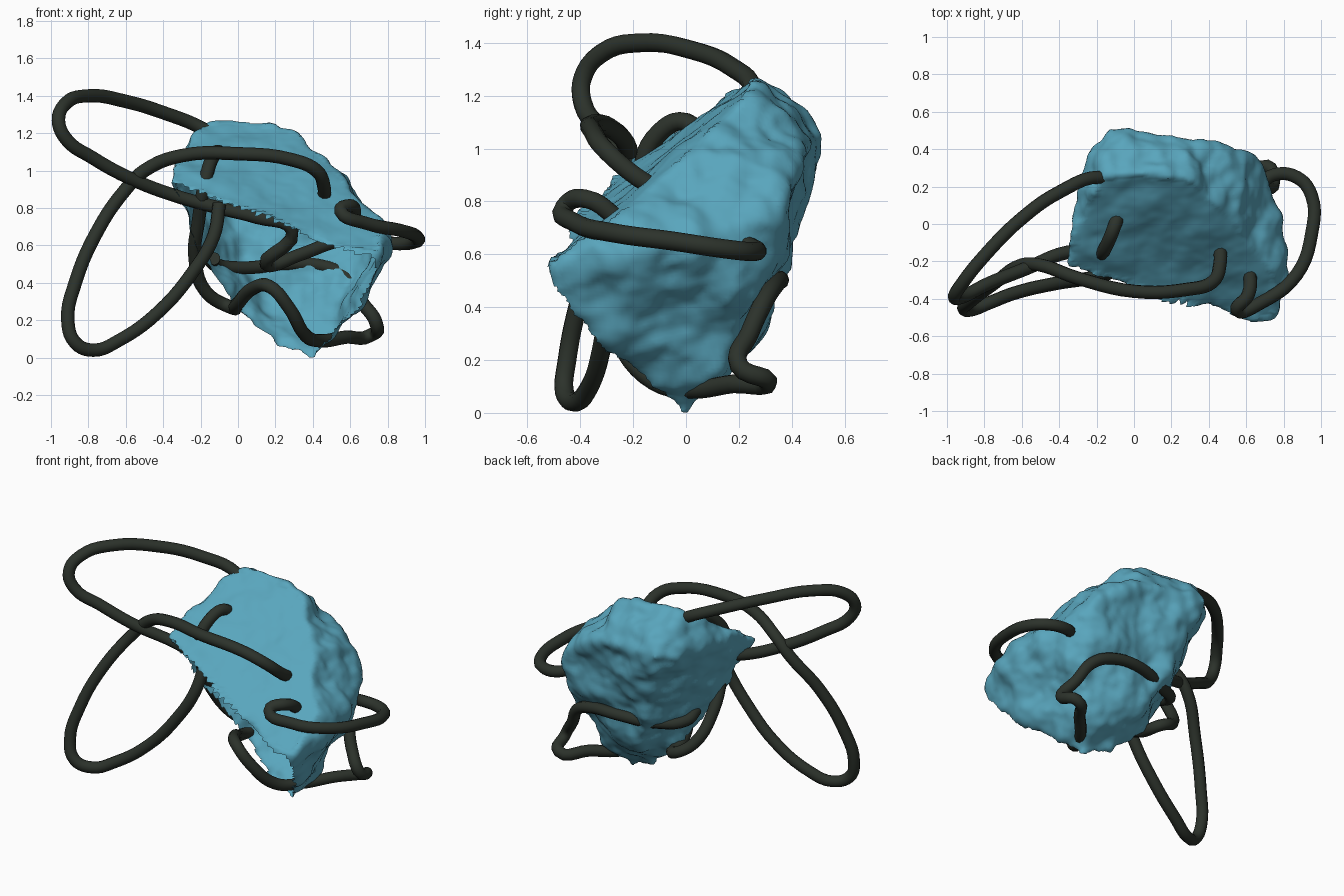
import bpy
import bmesh
from mathutils import Vector, noise

cube = bpy.data.objects.get("Cube")
if cube:
    bpy.data.objects.remove(cube, do_unlink=True)


def make_material(name, color, roughness):
    mat = bpy.data.materials.new(name)
    mat.use_nodes = True
    mat.diffuse_color = color
    shader = mat.node_tree.nodes["Principled BSDF"]
    shader.inputs["Base Color"].default_value = color
    shader.inputs["Roughness"].default_value = roughness
    return mat


def add_object(name, data, mat):
    obj = bpy.data.objects.new(name, data)
    bpy.context.scene.collection.objects.link(obj)
    data.materials.clear()
    data.materials.append(mat)
    return obj


def evaluated_mesh(obj):
    graph = bpy.context.evaluated_depsgraph_get()
    return bpy.data.meshes.new_from_object(obj.evaluated_get(graph))


blue = make_material("rock blue", (.10, .38, .51, 1), .7)
dark = make_material("cable dark green", (.025, .032, .024, 1), .6)

# Rock: a hull of its main corners, grouped by where they lie
slanted_top = [
    (-.35, -.22, .94), (-.34, -.05, 1.05), (-.17, .26, 1.26), (.1, .27, 1.24), (.3, .24, 1.21),
    (.53, .05, 1.0), (.62, -.13, .86), (.75, -.26, .74),
]
front_rim = [(.02, -.29, .80), (.3, -.36, .71), (.5, -.48, .60), (.75, -.5, .55), (.74, -.49, .46)]
right_side = [(.8, -.12, .62), (.81, -.3, .56), (.7, .24, .72), (.6, -.28, .33), (.61, .25, .42), (.49, -.13, .14)]
back = [
    (-.24, .40, 1.02), (-.14, .51, 1.04), (.1, .48, 1.04), (.4, .43, .98), (.64, .37, .82),
    (.1, .36, .60), (.5, .34, .55), (-.2, .28, .8), (0, .38, 1.17),
]
bottom = [(.4, 0, -.02), (.22, .03, .06), (.02, .1, .24), (-.15, 0, .5), (.15, .28, .28), (.42, .18, .2)]

bm = bmesh.new()
for corner in slanted_top + front_rim + right_side + back + bottom:
    bm.verts.new(corner)
bmesh.ops.convex_hull(bm, input=bm.verts)
loose = [v for v in bm.verts if not v.link_faces]
bmesh.ops.delete(bm, geom=loose, context="VERTS")
bmesh.ops.recalc_face_normals(bm, faces=bm.faces)
hull = bpy.data.meshes.new("rock")
bm.to_mesh(hull)
bm.free()

rock = add_object("rock", hull, blue)
remesh = rock.modifiers.new("even_faces", "REMESH")
remesh.mode = "VOXEL"
remesh.voxel_size = .018
rock.data = evaluated_mesh(rock)
rock.modifiers.clear()
rock.data.materials.clear()
rock.data.materials.append(blue)

bm = bmesh.new()
bm.from_mesh(rock.data)
for step in range(3):
    bmesh.ops.smooth_vert(bm, verts=bm.verts, factor=.5, use_axis_x=True, use_axis_y=True, use_axis_z=True)
bm.normal_update()

# The rock is a hollow shell, open on its lower front
tip = Vector((.37, 0, .02))
opening = Vector((-.55, -1, -.70)).normalized()
open_faces = [
    f for f in bm.faces
    if f.normal.dot(opening) > .75 and (f.calc_center_median() - tip).dot(opening) > -.1
]
bmesh.ops.delete(bm, geom=open_faces, context="FACES")

# Weathered relief, kept low on the slanted top
top_normal = Vector((.12, -.78, 1)).normalized()
moves = []
for v in bm.verts:
    rough = .4 if v.normal.dot(top_normal) > .95 else 1
    lumps = noise.noise(v.co * 4) * .045
    pits = noise.noise(v.co * 9) * .022
    grain = noise.noise(v.co * 20) * .007
    moves.append(v.normal * rough * (lumps + pits + grain + .012))
for v, move in zip(bm.verts, moves):
    v.co += move
bm.to_mesh(rock.data)
bm.free()
rock.data.shade_smooth()


# Cables: round tubes along smooth paths that weave through the rock
def add_cable(name, points, radius=.036):
    curve = bpy.data.curves.new(name, "CURVE")
    curve.dimensions = "3D"
    curve.bevel_depth = radius
    curve.bevel_resolution = 3
    curve.resolution_u = 5
    curve.use_fill_caps = True
    spline = curve.splines.new("BEZIER")
    spline.bezier_points.add(len(points) - 1)
    for bp, co in zip(spline.bezier_points, points):
        bp.co = co
        bp.handle_left_type = bp.handle_right_type = "AUTO"
    path = add_object(name + "_path", curve, dark)
    mesh = evaluated_mesh(path)
    bpy.data.objects.remove(path, do_unlink=True)
    mesh.shade_smooth()
    add_object(name, mesh, dark)


# Runs round the upper loop, then through the hollow to the right wall
add_cable("upper_loop_cable", [
    (-.08, .2, 1.15), (-.18, .25, 1.22), (-.4, .17, 1.31), (-.6, .03, 1.37), (-.8, -.17, 1.4),
    (-.92, -.32, 1.36), (-.96, -.39, 1.27), (-.92, -.39, 1.17), (-.78, -.32, 1.07),
    (-.58, -.24, .96), (-.35, -.15, .87), (-.1, -.15, .80), (.1, -.16, .75),
    (.29, -.14, .68), (.15, 0, .5), (.33, .08, .55), (.52, .15, .62), (.68, .2, .65),
])

add_cable("lower_loop_cable", [
    (.46, -.12, .85), (.46, -.21, .91), (.42, -.31, 1.0), (.28, -.35, 1.06), (0, -.36, 1.09),
    (-.3, -.29, 1.08), (-.5, -.22, 1.0), (-.6, -.22, .9), (-.75, -.32, .68), (-.87, -.41, .4),
    (-.91, -.45, .2), (-.87, -.46, .08), (-.77, -.42, .04), (-.64, -.37, .09), (-.43, -.32, .24),
    (-.24, -.29, .46), (-.13, -.26, .65), (-.1, -.2, .82),
])

add_cable("side_loop_cable", [
    (.62, -.24, .72), (.61, -.38, .81), (.55, -.46, .78), (.68, -.42, .72), (.87, -.27, .68),
    (.95, -.05, .65), (.95, .15, .62), (.87, .25, .61), (.74, .26, .62), (.66, .19, .65),
])

# Runs from the left edge, under the base and half sunk across the back wall
add_cable("bottom_cable", [
    (-.08, .06, 1.02), (-.1, 0, 1.1), (-.14, -.1, 1.06), (-.18, -.16, .92), (-.21, -.08, .74),
    (-.23, .04, .54), (-.17, .16, .35), (-.04, .2, .27), (-.01, .05, .28), (.08, -.15, .37),
    (.17, -.26, .38), (.27, -.25, .27), (.36, -.12, .12), (.44, .02, .09), (.58, .18, .11),
    (.71, .31, .12), (.74, .2, .18), (.66, .24, .3), (.58, .3, .43), (.45, .34, .49),
    (.25, .35, .5), (.03, .28, .48), (-.13, .18, .5), (-.13, .08, .53),
])
